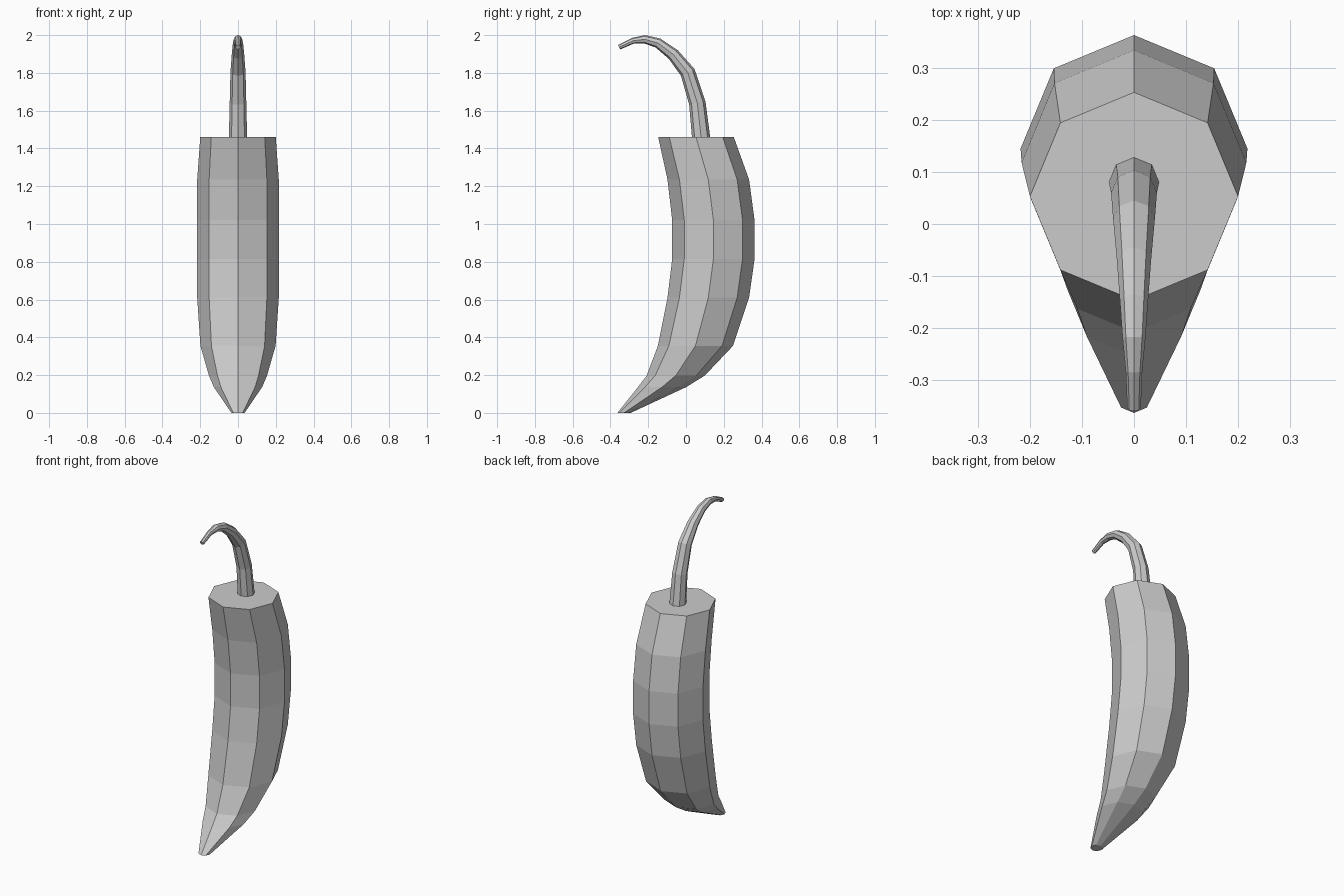
import bpy, bmesh
from math import sin, cos, pi
from mathutils import Vector

if "Cube" in bpy.data.objects:
    bpy.data.objects.remove(bpy.data.objects["Cube"])


def loft(name, rings, follow_path, sides=8):
    """Skin octagonal rings given as (y, z, radius); rings are level or square to the path."""
    bm = bmesh.new()
    centres = [Vector((0, y, z)) for y, z, r in rings]
    loops = []
    for i, (y, z, r) in enumerate(rings):
        if follow_path and i > 0:
            t = (centres[min(i + 1, len(rings) - 1)] - centres[i - 1]).normalized()
        else:
            t = Vector((0, 0, 1))
        across = Vector((0, t.z, -t.y))
        loops.append([bm.verts.new(centres[i] + r * (Vector((cos(a), 0, 0)) + across * sin(a)))
                      for a in (2 * pi * k / sides for k in range(sides))])
    for a, b in zip(loops, loops[1:]):
        for k in range(sides):
            n = (k + 1) % sides
            bm.faces.new((a[k], a[n], b[n], b[k]))
    bm.faces.new(loops[0][::-1])
    bm.faces.new(loops[-1])
    bmesh.ops.recalc_face_normals(bm, faces=bm.faces)
    mesh = bpy.data.meshes.new(name)
    bm.to_mesh(mesh)
    bm.free()
    obj = bpy.data.objects.new(name, mesh)
    bpy.context.collection.objects.link(obj)
    return obj


# Curved pepper body with a narrow tip
loft("pepper_body", [
    (-0.328, 0.0, 0.035), (-0.126, 0.137, 0.128), (-0.054, 0.198, 0.154),
    (0.05, 0.355, 0.199), (0.118, 0.61, 0.216), (0.145, 0.815, 0.218),
    (0.145, 1.02, 0.218), (0.118, 1.235, 0.216), (0.053, 1.46, 0.2)], False)

# Hooked stem
loft("stem", [
    (0.083, 1.43, 0.049), (0.060, 1.64, 0.044), (0.009, 1.803, 0.040),
    (-0.068, 1.898, 0.033), (-0.148, 1.958, 0.027), (-0.219, 1.978, 0.022),
    (-0.281, 1.970, 0.016), (-0.354, 1.936, 0.013)], True)
